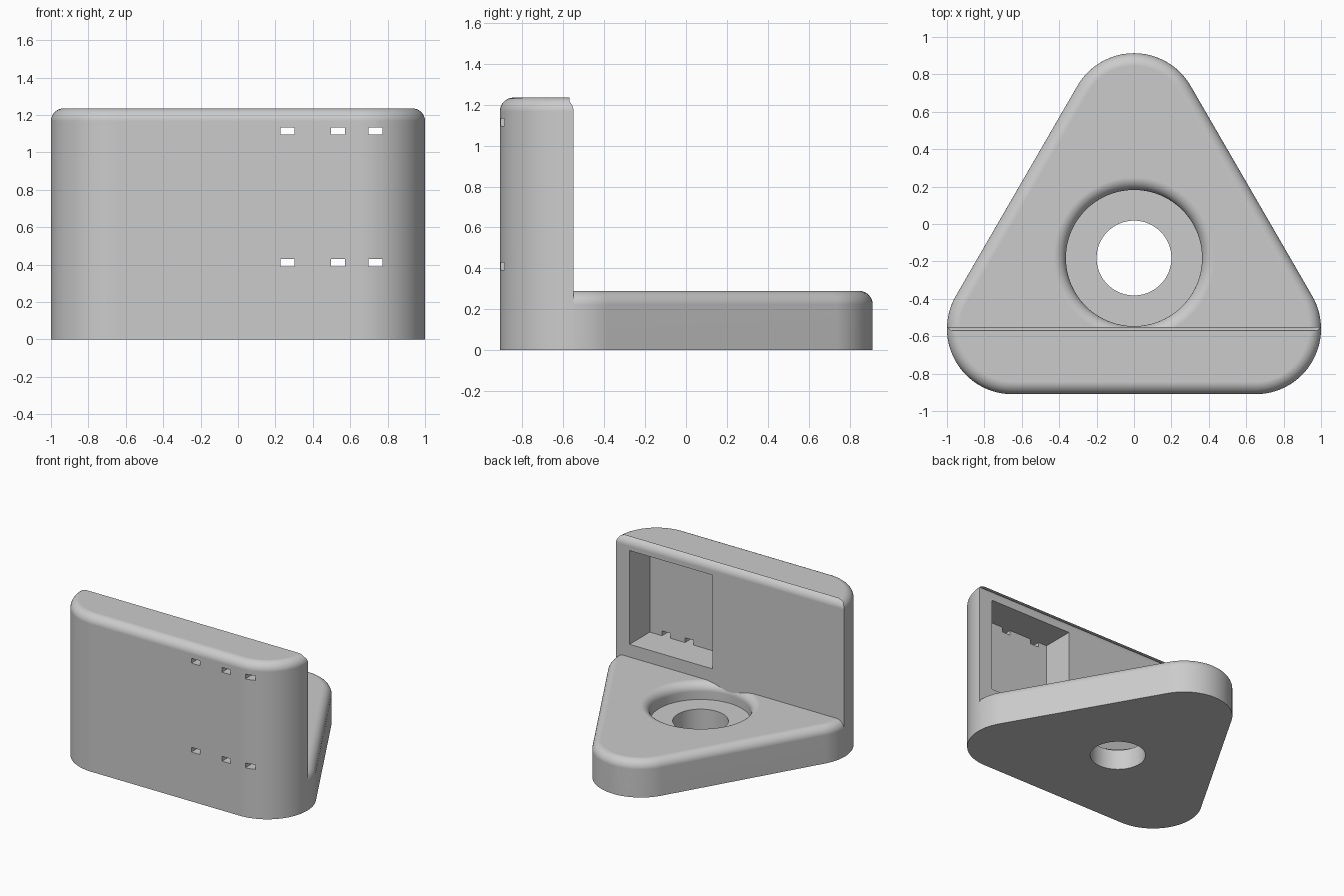
import bpy, bmesh, math

if "Cube" in bpy.data.objects:
    bpy.data.objects.remove(bpy.data.objects["Cube"])

R = 0.35            # plan corner radius
ROUND = 0.067       # rounded top edge
WALL_BACK = -0.55   # rear face of the upright wall
HOLE_Y = -0.182

grey = bpy.data.materials.new("plain grey")
grey.diffuse_color = (0.6, 0.6, 0.6, 1)
grey.use_nodes = True
grey.node_tree.nodes["Principled BSDF"].inputs["Base Color"].default_value = grey.diffuse_color


def arc(cx, cy, a0, a1, n, r=R):
    return [(cx + r * math.cos(math.radians(a0 + (a1 - a0) * i / n)),
             cy + r * math.sin(math.radians(a0 + (a1 - a0) * i / n)))
            for i in range(n + 1)]


def make_object(name, bm):
    bmesh.ops.recalc_face_normals(bm, faces=bm.faces[:])
    mesh = bpy.data.meshes.new(name)
    bm.to_mesh(mesh)
    bm.free()
    mesh.materials.append(grey)
    ob = bpy.data.objects.new(name, mesh)
    bpy.context.collection.objects.link(ob)
    return ob


def rounded_slab(outline, height):
    """Extrude an outline and round its top edge."""
    bm = bmesh.new()
    face = bm.faces.new([bm.verts.new((x, y, 0)) for x, y in outline])
    ext = bmesh.ops.extrude_face_region(bm, geom=[face])
    top = [v for v in ext["geom"] if isinstance(v, bmesh.types.BMVert)]
    bmesh.ops.translate(bm, verts=top, vec=(0, 0, height))
    bmesh.ops.recalc_face_normals(bm, faces=bm.faces[:])
    rim = [e for e in bm.edges if all(v.co.z > height - 1e-4 for v in e.verts)]
    bmesh.ops.bevel(bm, geom=rim, offset=ROUND, offset_type='OFFSET', segments=8,
                    profile=0.5, affect='EDGES', clamp_overlap=False)
    return bm


def box(name, x0, x1, y0, y1, z0, z1):
    bm = bmesh.new()
    bmesh.ops.create_cube(bm, size=1)
    for v in bm.verts:
        v.co = ((x0 + x1) / 2 + v.co.x * (x1 - x0),
                (y0 + y1) / 2 + v.co.y * (y1 - y0),
                (z0 + z1) / 2 + v.co.z * (z1 - z0))
    return make_object(name, bm)


def lathe(name, profile, y, n=96):
    bm = bmesh.new()
    rings = [[bm.verts.new((r * math.cos(2 * math.pi * i / n),
                            y + r * math.sin(2 * math.pi * i / n), z))
              for i in range(n)] for r, z in profile]
    for a, b in zip(rings, rings[1:]):
        for i in range(n):
            j = (i + 1) % n
            bm.faces.new((a[i], a[j], b[j], b[i]))
    bm.faces.new(rings[0])
    bm.faces.new(rings[-1])
    return make_object(name, bm)


def cut(ob, cutter):
    mod = ob.modifiers.new("cut", 'BOOLEAN')
    mod.operation = 'DIFFERENCE'
    mod.solver = 'EXACT'
    mod.object = cutter
    bpy.context.view_layer.objects.active = ob
    bpy.ops.object.modifier_apply(modifier=mod.name)
    bpy.data.objects.remove(cutter)


def finish(ob):
    bpy.ops.object.select_all(action='DESELECT')
    ob.select_set(True)
    bpy.context.view_layer.objects.active = ob
    bpy.ops.object.shade_smooth_by_angle(angle=math.radians(30))
    ob.modifiers.new("clean shading", 'WEIGHTED_NORMAL').keep_sharp = True


# triangular base, trimmed where it meets the wall
corner_x, corner_y = 1 - R, -0.91 + R
triangle = (arc(corner_x, corner_y, -90, 30, 32) + arc(0, 0.913 - R, 30, 150, 32)
            + arc(-corner_x, corner_y, 150, 270, 32))
bm = rounded_slab(triangle, 0.29)
cut_plane = bmesh.ops.bisect_plane(bm, geom=bm.verts[:] + bm.edges[:] + bm.faces[:],
                                   plane_co=(0, WALL_BACK, 0), plane_no=(0, 1, 0),
                                   clear_inner=True)
bmesh.ops.holes_fill(bm, edges=[e for e in bm.edges if e.is_boundary], sides=0)
base = make_object("triangular_base", bm)

# stepped bolt hole with a rounded mouth
mouth = arc(0.364 + ROUND, 0.29 - ROUND, 180, 90, 8, ROUND)
cut(base, lathe("bolt_hole_cutter",
                [(0.2, -0.1), (0.2, 0.16), (0.364, 0.16)] + mouth
                + [(0.364 + ROUND, 0.5)], HOLE_Y))
finish(base)

# upright wall
end = math.degrees(math.asin((WALL_BACK - corner_y) / R))
wall_outline = (arc(corner_x, corner_y, -90, end, 26)
                + arc(-corner_x, corner_y, 180 - end, 270, 26))
wall = make_object("upright_wall", rounded_slab(wall_outline, 1.235))

# pocket in the rear face of the wall
cut(wall, box("pocket_cutter", 0.153, 0.88, -0.803, -0.4, 0.391, 1.134))

# two rows of strap slots from the front into the pocket
for z in (0.391, 1.096):
    for x in (0.228, 0.497, 0.699):
        cut(wall, box("slot_cutter", x, x + 0.074, -1, -0.7, z, z + 0.038))
finish(wall)
